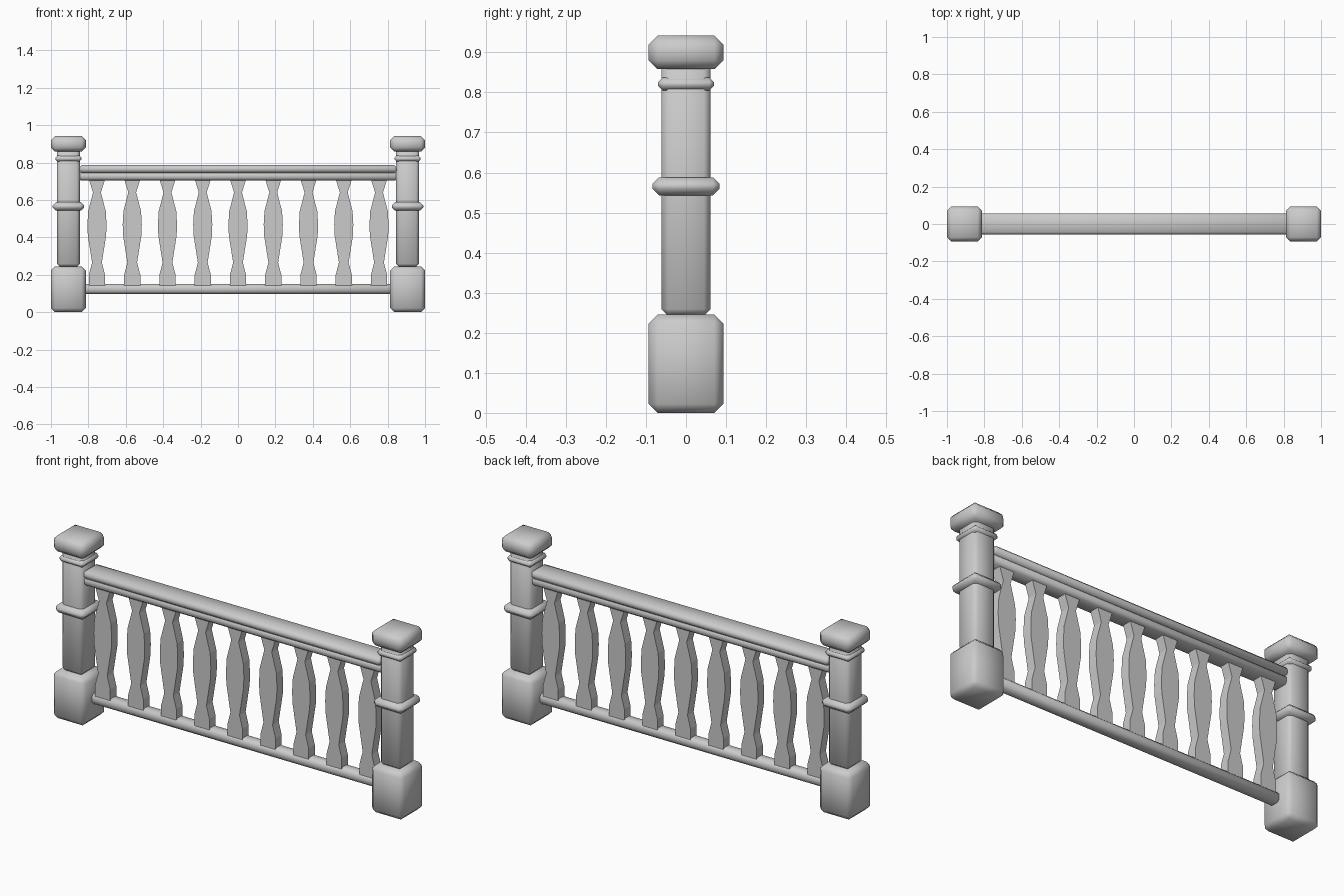
import bpy
import math

cube = bpy.data.objects.get("Cube")
if cube:
    bpy.data.objects.remove(cube, do_unlink=True)

stone = bpy.data.materials.new("grey stone")
stone.use_nodes = True
GREY = (0.6, 0.6, 0.6, 1)
stone.diffuse_color = GREY
stone.node_tree.nodes["Principled BSDF"].inputs["Base Color"].default_value = GREY


def block(name, x, half_x, half_y, low, high, chamfer):
    """Softly shaded block with chamfered edges, spanning low to high in z."""
    bpy.ops.mesh.primitive_cube_add(size=2, location=(x, 0, (low + high) / 2))
    ob = bpy.context.object
    ob.name = name
    ob.scale = (half_x, half_y, (high - low) / 2)
    bpy.ops.object.transform_apply(location=False, rotation=False, scale=True)
    bevel = ob.modifiers.new("chamfer", "BEVEL")
    bevel.width = chamfer
    bevel.segments = 1
    bpy.ops.object.modifier_apply(modifier=bevel.name)
    bpy.ops.object.shade_smooth_by_angle(angle=math.radians(60))
    ob.data.materials.append(stone)


# Posts: part, half width, bottom, top, chamfer
POST = [
    ("post_base", 0.093, 0, 0.245, 0.022),
    ("post_shaft", 0.061, 0.243, 0.88, 0.016),
    ("post_middle_ring", 0.084, 0.543, 0.588, 0.017),
    ("post_upper_ring", 0.07, 0.805, 0.837, 0.012),
    ("post_cap", 0.093, 0.858, 0.942, 0.022),
]
for side, sign in (("left", 1), ("right", -1)):
    for part, half, low, high, chamfer in POST:
        block(f"{side}_{part}", sign * 0.907, half, half, low, high, chamfer)

# Rails
block("handrail", 0, 0.85, 0.057, 0.744, 0.787, 0.014)
block("handrail_support", 0, 0.855, 0.045, 0.705, 0.749, 0.012)
block("bottom_rail", 0, 0.825, 0.032, 0.097, 0.151, 0.015)

# Balusters: half width and height along one edge, mirrored to the other
EDGE = [(0.043, 0.14), (0.043, 0.2), (0.026, 0.265), (0.049, 0.41),
        (0.051, 0.47), (0.047, 0.54), (0.021, 0.64), (0.043, 0.71)]
outline = EDGE + [(-w, z) for w, z in reversed(EDGE)]
count, thick = len(outline), 0.025
verts = [(x, y, z) for y in (-thick, thick) for x, z in outline]
rows = len(EDGE)
faces = []
for i in range(rows - 1):
    j = count - 1 - i
    front = (i, i + 1, j - 1, j)
    faces += [front[::-1], tuple(v + count for v in front)]
for i in range(count):
    n = (i + 1) % count
    faces.append((i, n, n + count, i + count))
mesh = bpy.data.meshes.new("baluster")
mesh.from_pydata(verts, [], faces)
mesh.materials.append(stone)
mesh.validate()

# Consistent outward normals
import bmesh
bm = bmesh.new()
bm.from_mesh(mesh)
bmesh.ops.recalc_face_normals(bm, faces=bm.faces)
bm.to_mesh(mesh)
bm.free()

for k in range(9):
    ob = bpy.data.objects.new(f"baluster_{k + 1}", mesh)
    ob.location.x = (k - 4) * 0.1885
    bpy.context.collection.objects.link(ob)
